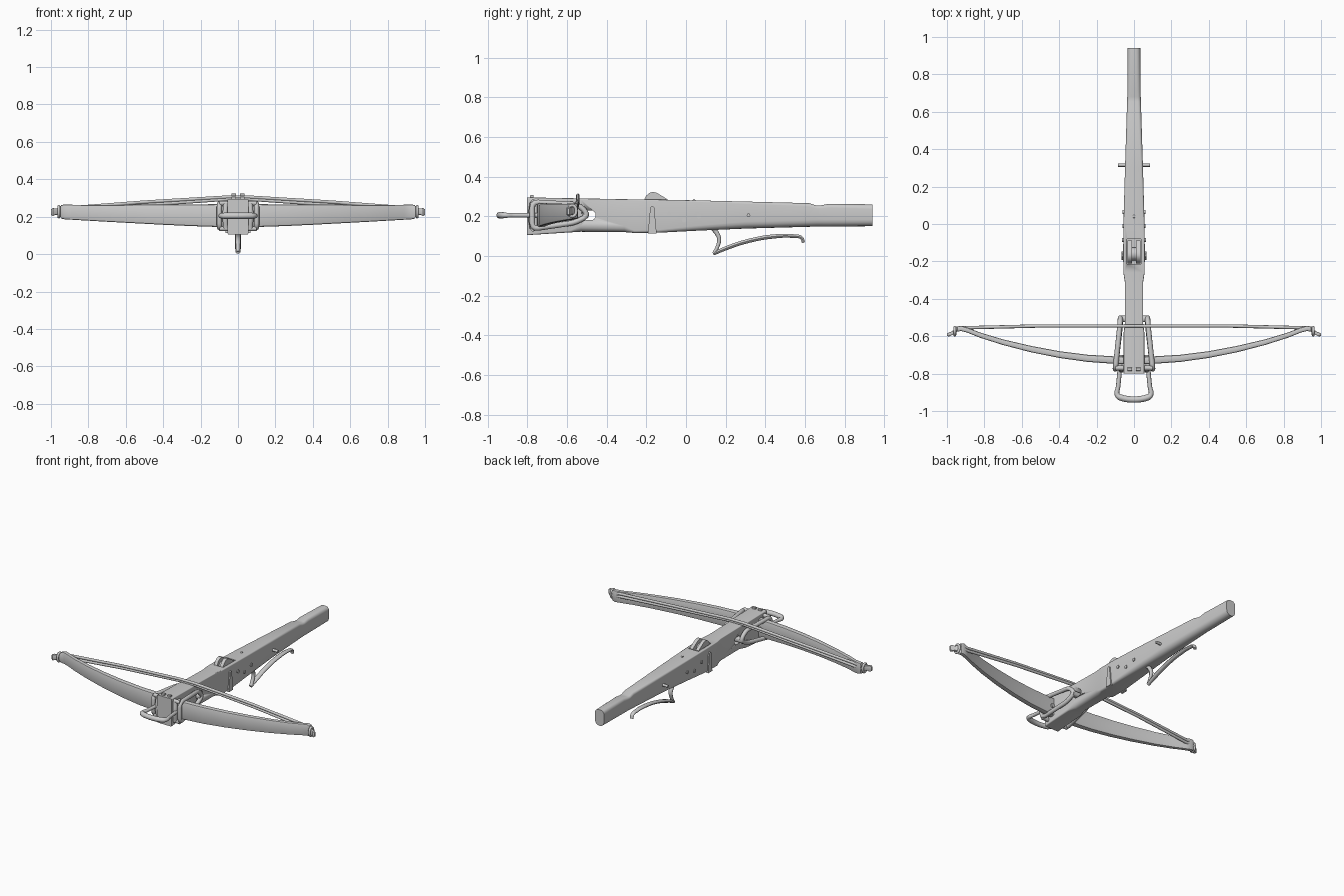
import bpy, bmesh, math
from mathutils import Vector

if "Cube" in bpy.data.objects:
    bpy.data.objects.remove(bpy.data.objects["Cube"])


def finish(name, bm, angle=35):
    bmesh.ops.recalc_face_normals(bm, faces=bm.faces[:])
    me = bpy.data.meshes.new(name)
    bm.to_mesh(me)
    bm.free()
    ob = bpy.data.objects.new(name, me)
    bpy.context.collection.objects.link(ob)
    bpy.ops.object.select_all(action='DESELECT')
    ob.select_set(True)
    bpy.context.view_layer.objects.active = ob
    bpy.ops.object.shade_smooth_by_angle(angle=math.radians(angle))
    return ob


def section(u0, u1, v0, v1, r_low, r_high, n=4):
    # rounded rectangle with separate lower and upper corner radii
    pts = []
    for i, (cu, cv, r) in enumerate([(u1 - r_high, v1 - r_high, r_high), (u0 + r_high, v1 - r_high, r_high),
                                     (u0 + r_low, v0 + r_low, r_low), (u1 - r_low, v0 + r_low, r_low)]):
        for k in range(n + 1):
            a = math.pi / 2 * (i + k / n)
            pts.append((cu + r * math.cos(a), cv + r * math.sin(a)))
    return pts


def loft(name, rings, angle=35):
    bm = bmesh.new()
    vs = [[bm.verts.new(p) for p in ring] for ring in rings]
    n = len(vs[0])
    for a, b in zip(vs, vs[1:]):
        for i in range(n):
            bm.faces.new((a[i], a[(i + 1) % n], b[(i + 1) % n], b[i]))
    bm.faces.new(vs[0])
    bm.faces.new(vs[-1])
    return finish(name, bm, angle)


def prism(name, profile, x0, x1):
    # side profile of (y, z) points extruded along x
    return loft(name, [[(x, y, z) for y, z in profile] for x in (x0, x1)], 30)


def rod(name, y, z, r, x0, x1, n=20):
    return prism(name, [(y + r * math.cos(2 * math.pi * i / n), z + r * math.sin(2 * math.pi * i / n))
                        for i in range(n)], x0, x1)


def tube(name, pts, r, cyclic=False, smooth=True, radii=None, xscale=1):
    cu = bpy.data.curves.new(name, 'CURVE')
    cu.dimensions = '3D'
    cu.bevel_depth = r
    cu.bevel_resolution = 3
    cu.use_fill_caps = True
    cu.resolution_u = 8
    sp = cu.splines.new('BEZIER')
    sp.bezier_points.add(len(pts) - 1)
    for i, (b, p) in enumerate(zip(sp.bezier_points, pts)):
        b.co = p
        b.radius = radii[i] if radii else 1
        b.handle_left_type = b.handle_right_type = 'AUTO' if smooth else 'VECTOR'
    sp.use_cyclic_u = cyclic
    tmp = bpy.data.objects.new("tmp", cu)
    bpy.context.collection.objects.link(tmp)
    bpy.context.view_layer.update()
    me = bpy.data.meshes.new_from_object(tmp.evaluated_get(bpy.context.evaluated_depsgraph_get()))
    bm = bmesh.new()
    bm.from_mesh(me)
    bpy.data.objects.remove(tmp)
    for v in bm.verts:
        v.co.x *= xscale
    return finish(name, bm, 50)


def rounded(corners, r, n=3):
    # closed loop with corners cut back and rounded
    out = []
    for i, p in enumerate(corners):
        p, a, b = Vector(p), Vector(corners[i - 1]), Vector(corners[(i + 1) % len(corners)])
        s, e = p + (a - p).normalized() * r, p + (b - p).normalized() * r
        for k in range(n + 1):
            t = k / n
            out.append(s * (1 - t) ** 2 + p * 2 * t * (1 - t) + e * t * t)
    return out


def cut(ob, cutter):
    cutter.hide_render = True
    m = ob.modifiers.new("cut", 'BOOLEAN')
    m.operation, m.solver, m.object = 'DIFFERENCE', 'EXACT', cutter
    bpy.ops.object.select_all(action='DESELECT')
    bpy.context.view_layer.objects.active = ob
    ob.select_set(True)
    bpy.ops.object.modifier_apply(modifier=m.name)
    bpy.data.objects.remove(cutter)


# stock: y, half width, bottom, top, lower radius, upper radius
stations = [(-.80, .055, .105, .295, .006, .005), (-.58, .055, .119, .291, .01, .005),
            (-.53, .049, .122, .29, .03, .005), (-.31, .049, .120, .286, .03, .005),
            (-.26, .057, .116, .285, .012, .005), (-.14, .058, .117, .284, .014, .006),
            (.05, .055, .127, .28, .025, .008), (.30, .048, .138, .274, .035, .012),
            (.62, .038, .147, .266, .034, .016), (.655, .037, .148, .255, .034, .016),
            (.68, .036, .148, .255, .034, .017), (.72, .036, .148, .263, .034, .02),
            (.94, .034, .15, .26, .032, .024)]
stock = loft("stock", [[(x, y, z) for x, z in section(-w, w, b, t, rl, rh)]
                       for y, w, b, t, rl, rh in stations])
slot = section(-.525, -.455, .18, .23, .024, .024)
cut(stock, prism("slot_cutter", slot, -.2, .2))
cut(stock, prism("nut_cutter", [(-.215, .25), (-.08, .25), (-.08, .4), (-.215, .4)], -.038, .038))

# bow limbs: x, centre y, half thickness, bottom, top
half = [(0, -.732, .02, .14, .268), (.1, -.728, .02, .145, .267), (.25, -.718, .019, .15, .266),
        (.4, -.698, .018, .157, .265), (.55, -.669, .017, .165, .264), (.7, -.632, .015, .173, .263),
        (.82, -.595, .014, .18, .263), (.89, -.568, .013, .184, .264), (.925, -.558, .014, .186, .266),
        (.945, -.562, .014, .19, .262), (.955, -.572, .012, .207, .247), (.975, -.585, .01, .21, .244),
        (.99, -.591, .011, .204, .246), (1.0, -.592, .006, .21, .24)]
full = [(-x, *s) for x, *s in half[:0:-1]] + half
loft("bow_limbs", [[(x, y, z) for y, z in section(c - h, c + h, b, t, h * .5, h * .5, 2)]
                   for x, c, h, b, t in full])

# string strands and end loops
for name, top, end in (("upper", .305, .244), ("lower", .293, .224)):
    tube("string_" + name, [(-.95, -.556, end), (-.5, -.545, (top + end) / 2 + .004), (-.06, -.545, top),
                            (.06, -.545, top), (.5, -.545, (top + end) / 2 + .004), (.95, -.556, end)],
         .009, smooth=False)
for s in (-1, 1):
    loop = [(s * .958, -.573 + .02 * math.cos(a), .227 + .028 * math.sin(a))
            for a in [i * math.pi / 4 for i in range(8)]]
    tube("string_loop", loop, .008, cyclic=True)

# stirrup
tube("stirrup", [(-.07, -.70, .205), (-.078, -.80, .205), (-.085, -.87, .205), (-.09, -.912, .205),
                 (-.073, -.927, .205), (.073, -.927, .205), (.09, -.912, .205), (.085, -.87, .205),
                 (.078, -.80, .205), (.07, -.70, .205)], .017,
     radii=[.8, .7, .7, .8, 1, 1, .8, .7, .7, .8])

# bridle irons that hold the bow to the stock
for s in (-1, 1):
    tube("bridle_iron", rounded([(s * .1, -.775, .272), (s * .075, -.54, .258), (s * .072, -.49, .205),
                                 (s * .075, -.56, .168), (s * .1, -.775, .136)], .03),
         .014, cyclic=True, smooth=False)
    tube("bridle_inner_bar", [(s * .065, -.772, .27), (s * .068, -.78, .2), (s * .065, -.772, .138)], .015)
    for z in (.272, .136):
        tube("bridle_link", [(s * .05, -.77, z), (s * .1, -.77, z)], .013)
prism("bridle_pin", section(-.525, -.49, .187, .223, .014, .014), -.078, .078)

# nut with two prongs
prong = [(-.212, .28), (-.2, .304), (-.182, .319), (-.165, .323), (-.145, .317), (-.12, .302),
         (-.088, .281), (-.1, .245), (-.2, .245)]
for s in (-1, 1):
    prism("nut_prong", prong, s * .011, s * .034)
rod("nut_core", -.16, .26, .035, -.03, .03)

# trigger lever with sharp front heel
tube("trigger_arm", [(0, .13, .145), (0, .155, .115), (0, .167, .085), (0, .16, .05), (0, .14, .012)],
     .012, radii=[1.1, 1, .9, .8, .75], xscale=1.3)
tube("trigger_lever", [(0, .137, .01), (0, .21, .042), (0, .32, .077), (0, .44, .098), (0, .54, .1),
                       (0, .582, .091), (0, .592, .067)],
     .011, radii=[.75, 1, 1, 1, .9, .8, .75], xscale=1.5)

# pins, rivets and side plates
rod("cross_pin", .315, .205, .009, -.085, .085)
rod("top_pin", .04, .278, .008, -.006, .006)
for s in (-1, 1):
    for y, z, reach in ((-.085, .213, .064), (-.01, .18, .062), (.065, .2, .061)):
        rod("side_rivet", y, z, .011, s * .04, s * reach, 14)
    prism("side_plate", [(-.192, .113), (-.148, .113), (-.16, .245), (-.17, .252), (-.18, .245)],
          s * .05, s * .066)
    prism("front_sight_stud", section(-.785, -.768, .285, .307, .003, .003), s * .012, s * .034)
